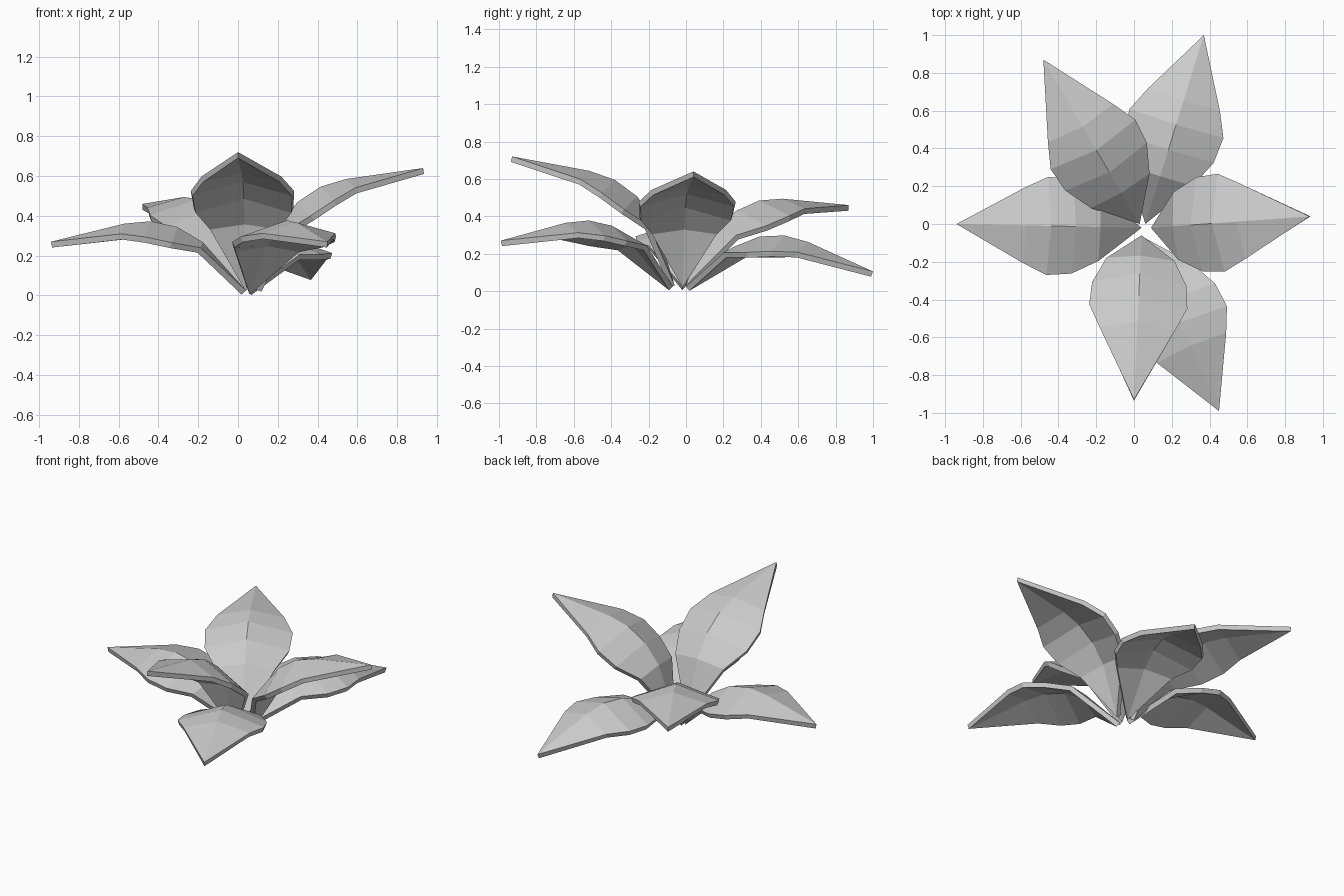
import bpy
from mathutils import Vector

if "Cube" in bpy.data.objects:
    bpy.data.objects.remove(bpy.data.objects["Cube"])

# Petal cross-sections: distance along chord, half width, midrib height, edge height
CHORD = 1.05
ROWS = [(0.28, 0.18, 0.19, 0.16),
        (0.43, 0.25, 0.235, 0.15),
        (0.57, 0.26, 0.23, 0.145),
        (0.70, 0.20, 0.185, 0.13)]


def petal(name, base, tip):
    """Arched, domed petal running from the base point to the tip point."""
    base, tip = Vector(base), Vector(tip)
    chord = tip - base
    scale = chord.length / CHORD
    along = chord.normalized()
    side = Vector((-along.y, along.x, 0)).normalized()
    up = along.cross(side)

    verts = [base]
    for u, w, mid, edge in ROWS:
        for s in (-1, 0, 1):
            height = mid if s == 0 else edge
            verts.append(base + along * u * scale + side * s * w + up * height * scale)
    verts.append(tip)

    last = len(verts) - 1
    faces = [(0, 2, 1), (0, 3, 2)]
    for r in range(len(ROWS) - 1):
        for c in (0, 1):
            a = 1 + r * 3 + c
            faces.append((a, a + 1, a + 4, a + 3))
    a = last - 3
    faces += [(a, a + 1, last), (a + 1, a + 2, last)]
    # all faces wound so that the normal points up
    fixed = []
    for f in faces:
        n = (verts[f[1]] - verts[f[0]]).cross(verts[f[2]] - verts[f[0]])
        fixed.append(f if n.dot(up) > 0 else f[::-1])

    mesh = bpy.data.meshes.new(name)
    mesh.from_pydata([tuple(v) for v in verts], [], fixed)
    obj = bpy.data.objects.new(name, mesh)
    bpy.context.collection.objects.link(obj)
    thick = obj.modifiers.new("thickness", 'SOLIDIFY')
    thick.thickness = 0.03
    thick.offset = -1


# Lower ring of three petals
petal("lower_petal_left", (0.04, -0.02, 0.025), (-0.94, 0.0, 0.27))
petal("lower_petal_front", (0.05, -0.07, 0.025), (0.45, -0.99, 0.27))
petal("lower_petal_back", (0.06, 0.0, 0.025), (0.37, 1.0, 0.105))

# Upper ring of three petals
petal("upper_petal_right", (0.09, -0.02, 0.03), (0.93, 0.04, 0.64))
petal("upper_petal_front", (0.04, -0.06, 0.03), (0.0, -0.93, 0.72))
petal("upper_petal_back", (0.03, 0.0, 0.03), (-0.48, 0.87, 0.46))
